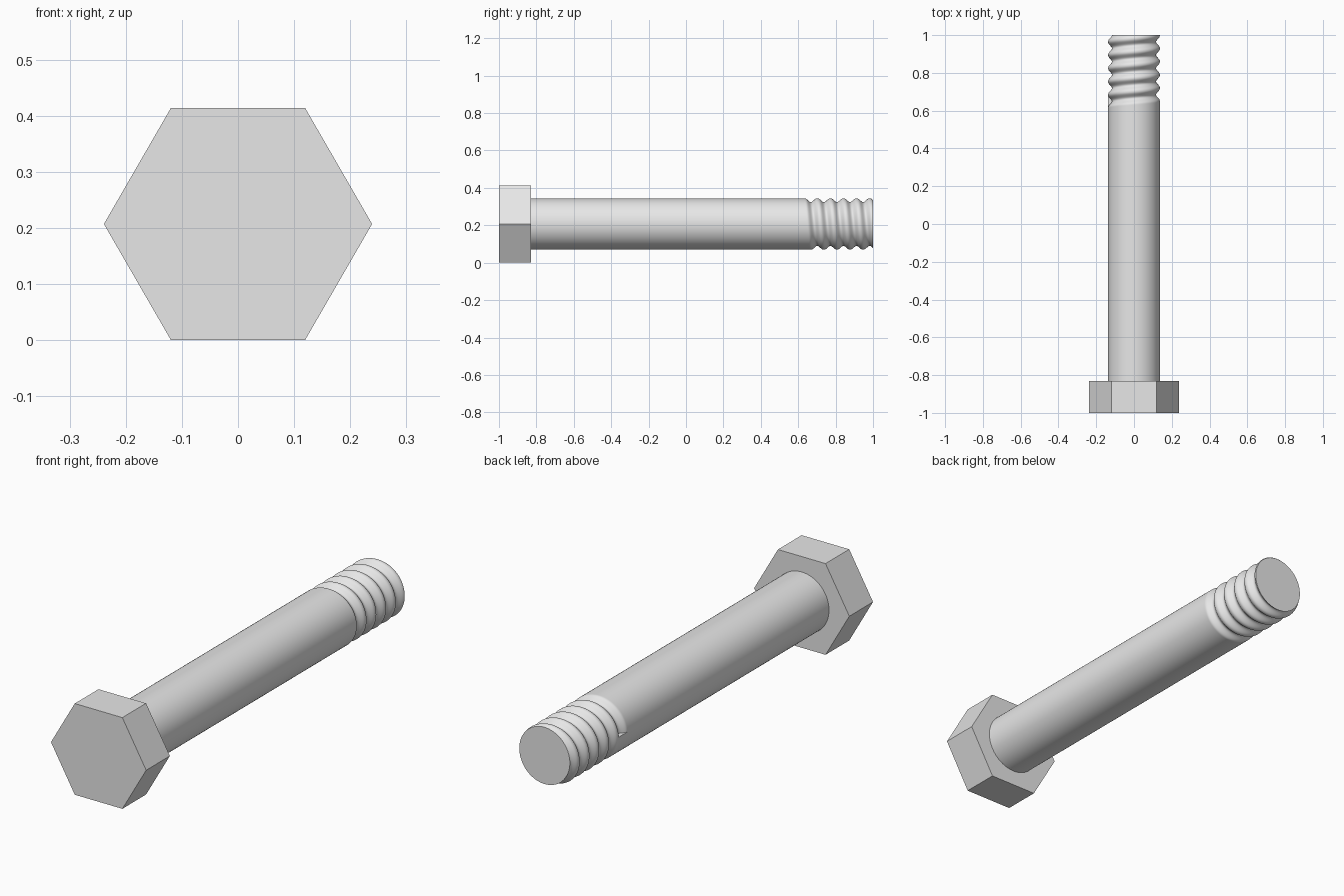
import bpy, bmesh, math

cube = bpy.data.objects.get("Cube")
if cube:
    bpy.data.objects.remove(cube, do_unlink=True)

AXIS_Z = 0.207
HEAD_RADIUS, HEAD_DEPTH = 0.239, 0.17
SHAFT_RADIUS = 0.137
PITCH, DEPTH = 0.07, 0.02
GROOVE_START = 0.667          # groove centre along y at the top of the shaft
COLUMNS = 72
ROW_STEP = 0.004

steel = bpy.data.materials.new("grey steel")
steel.use_nodes = True
colour = (0.8, 0.8, 0.8, 1)
steel.diffuse_color = colour
steel.node_tree.nodes["Principled BSDF"].inputs["Base Color"].default_value = colour

# Hexagonal head, with flats at top and bottom
bpy.ops.mesh.primitive_cylinder_add(
    vertices=6, radius=HEAD_RADIUS, depth=HEAD_DEPTH,
    location=(0, -1 + HEAD_DEPTH / 2, AXIS_Z),
    rotation=(math.pi / 2, math.pi / 6, 0))
head = bpy.context.object
head.name = "hex_head"
head.data.materials.append(steel)


def thread_radius(turn, y):
    """Radius of the shaft where a helical groove is cut into it."""
    u = y - GROOVE_START - PITCH * turn
    if u < -PITCH / 2:
        return SHAFT_RADIUS
    wave = 0.5 + 0.5 * math.cos(math.tau * u / PITCH)
    return SHAFT_RADIUS - DEPTH * wave ** 1.2


# Shaft with a right-handed thread at its far end; the groove starts at a step
start = 0.612
count = round((1 - start) / ROW_STEP)
rows = [-0.85] + [start + ROW_STEP * i for i in range(count)] + [1.0]
bm = bmesh.new()
grid = []
for y in rows:
    ring = []
    for j in range(COLUMNS + 1):
        turn = j / COLUMNS - 0.25
        r = thread_radius(turn, y)
        a = math.tau * turn
        ring.append(bm.verts.new((r * math.sin(a), y, AXIS_Z + r * math.cos(a))))
    grid.append(ring)
for low, high in zip(grid, grid[1:]):
    for j in range(COLUMNS + 1):
        k = (j + 1) % (COLUMNS + 1)
        bm.faces.new((low[j], low[k], high[k], high[j]))
for ring in (grid[0], grid[-1]):
    bm.faces.new(ring)
bmesh.ops.remove_doubles(bm, verts=bm.verts, dist=0.00005)
bmesh.ops.recalc_face_normals(bm, faces=bm.faces)
mesh = bpy.data.meshes.new("threaded_shaft")
bm.to_mesh(mesh)
bm.free()
mesh.materials.append(steel)
shaft = bpy.data.objects.new("threaded_shaft", mesh)
bpy.context.collection.objects.link(shaft)

bpy.ops.object.select_all(action="DESELECT")
shaft.select_set(True)
bpy.context.view_layer.objects.active = shaft
bpy.ops.object.shade_smooth_by_angle(angle=math.radians(40))
